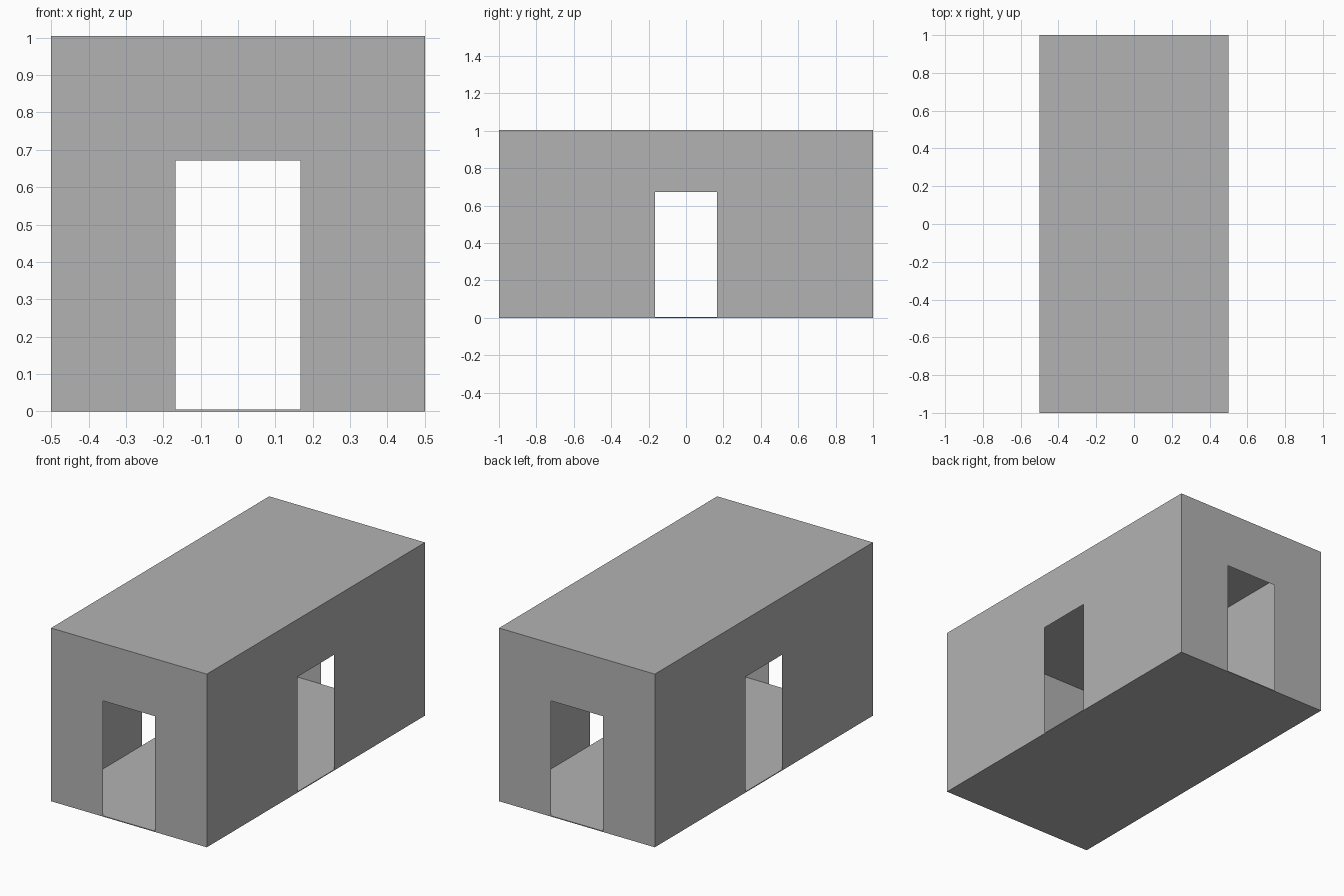
import bpy
import bmesh
from math import pi
from mathutils import Matrix, Vector

cube = bpy.data.objects.get("Cube")
if cube:
    bpy.data.objects.remove(cube, do_unlink=True)

WIDTH, LENGTH, HEIGHT = 1.0, 2.0, 1.0
FLOOR = 0.005
DOOR_HALF, DOOR_HEIGHT = 1 / 6, 2 / 3

grey = bpy.data.materials.new("plain_grey")
grey.use_nodes = True
colour = (0.45, 0.45, 0.45, 1)
grey.diffuse_color = colour
grey.node_tree.nodes["Principled BSDF"].inputs["Base Color"].default_value = colour


def add_part(name, bm):
    mesh = bpy.data.meshes.new(name)
    bm.to_mesh(mesh)
    bm.free()
    mesh.materials.append(grey)
    obj = bpy.data.objects.new(name, mesh)
    bpy.context.collection.objects.link(obj)
    return obj


def add_wall(name, span, distance, angle):
    """Sheet wall with a central doorway, facing -y before it is turned."""
    half, top = span / 2, FLOOR + HEIGHT
    lintel = FLOOR + DOOR_HEIGHT
    outline = [(-half, FLOOR), (-DOOR_HALF, FLOOR), (-DOOR_HALF, lintel),
               (DOOR_HALF, lintel), (DOOR_HALF, FLOOR), (half, FLOOR),
               (half, top), (-half, top)]
    turn = Matrix.Rotation(angle, 4, "Z")
    bm = bmesh.new()
    bm.faces.new([bm.verts.new(turn @ Vector((x, -distance, z))) for x, z in outline])
    add_part(name, bm)


# Four walls, each with a doorway
add_wall("front_wall", WIDTH, LENGTH / 2, 0)
add_wall("left_wall", LENGTH, WIDTH / 2, pi / 2)
add_wall("back_wall", WIDTH, LENGTH / 2, pi)
add_wall("right_wall", LENGTH, WIDTH / 2, -pi / 2)

# Thin floor slab
bm = bmesh.new()
bmesh.ops.create_cube(bm, size=1)
bmesh.ops.scale(bm, vec=(WIDTH, LENGTH, FLOOR), verts=bm.verts)
bmesh.ops.translate(bm, vec=(0, 0, FLOOR / 2), verts=bm.verts)
add_part("floor", bm)

# Flat roof sheet
bm = bmesh.new()
bmesh.ops.create_grid(bm, x_segments=1, y_segments=1, size=0.5)
bmesh.ops.scale(bm, vec=(WIDTH, LENGTH, 1), verts=bm.verts)
bmesh.ops.translate(bm, vec=(0, 0, FLOOR + HEIGHT), verts=bm.verts)
add_part("roof", bm)
